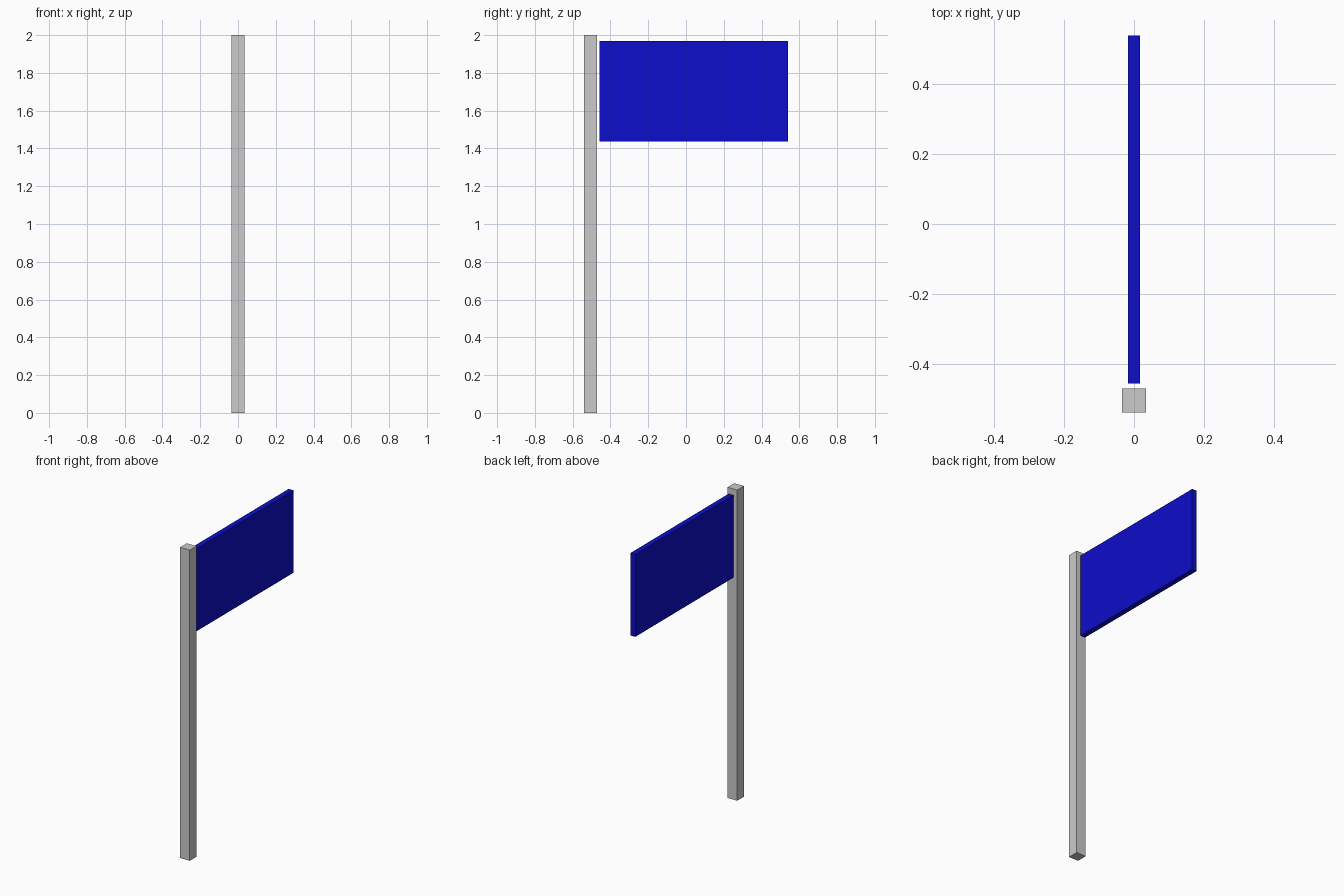
import bpy

cube = bpy.data.objects.get("Cube")
if cube:
    bpy.data.objects.remove(cube, do_unlink=True)


def material(name, rgb):
    mat = bpy.data.materials.new(name)
    mat.use_nodes = True
    color = (*rgb, 1)
    mat.diffuse_color = color
    mat.node_tree.nodes["Principled BSDF"].inputs["Base Color"].default_value = color
    return mat


def box(name, low, high, mat):
    """Axis-aligned box between two corners."""
    center = [(a + b) / 2 for a, b in zip(low, high)]
    bpy.ops.mesh.primitive_cube_add(size=1, location=center)
    obj = bpy.context.object
    obj.name = obj.data.name = name
    obj.scale = [b - a for a, b in zip(low, high)]
    bpy.ops.object.transform_apply(location=False, rotation=False, scale=True)
    obj.data.materials.append(mat)
    return obj


grey = material("light grey", (0.6, 0.6, 0.6))
blue = material("deep blue", (0.004, 0.004, 0.6))

# Square upright pole
box("pole", (-0.034, -0.54, 0), (0.034, -0.472, 2), grey)

# Flat flag panel, set just behind the pole with a narrow gap
box("flag", (-0.017, -0.457, 1.437), (0.017, 0.54, 1.968), blue)
